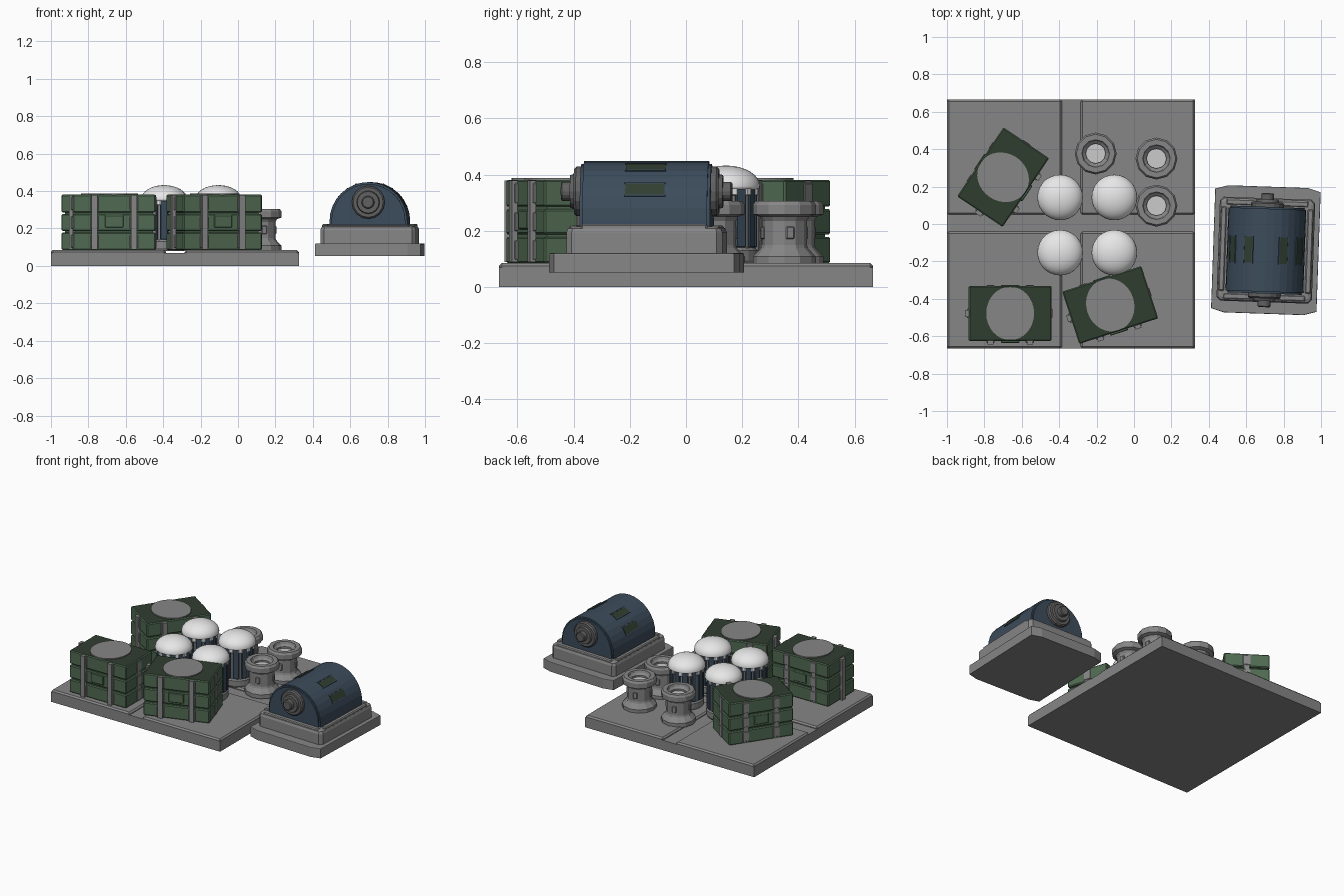
import bpy, bmesh, math
from mathutils import Matrix, Vector

if "Cube" in bpy.data.objects:
    bpy.data.objects.remove(bpy.data.objects["Cube"])


def mat(name, r, g, b):
    m = bpy.data.materials.new(name)
    m.diffuse_color = (r, g, b, 1)
    m.use_nodes = True
    m.node_tree.nodes["Principled BSDF"].inputs["Base Color"].default_value = m.diffuse_color
    return m


GREY = mat("stone grey", 0.24, 0.24, 0.24)
STEEL = mat("dark steel", 0.12, 0.12, 0.12)
GREEN = mat("crate green", 0.08, 0.145, 0.085)
DARK = mat("dark green", 0.03, 0.048, 0.03)
NAVY = mat("slate blue", 0.045, 0.072, 0.105)
WHITE = mat("white", 0.8, 0.8, 0.8)
PALE = mat("pale grey", 0.6, 0.6, 0.6)


def finish(name, bm, mats, M, smooth=False):
    bmesh.ops.recalc_face_normals(bm, faces=bm.faces[:])
    bm.transform(M)
    me = bpy.data.meshes.new(name)
    for f in bm.faces:
        f.smooth = smooth
    bm.to_mesh(me)
    bm.free()
    for m in mats:
        me.materials.append(m)
    ob = bpy.data.objects.new(name, me)
    bpy.context.collection.objects.link(ob)
    return ob


def place(x, y, z=0, deg=0):
    return Matrix.Translation((x, y, z)) @ Matrix.Rotation(math.radians(deg), 4, 'Z')


def box(name, lo, hi, m, M=Matrix(), bevel=0.0, top=None):
    lo, hi = Vector(lo), Vector(hi)
    bm = bmesh.new()
    bmesh.ops.create_cube(bm, size=1)
    d = hi - lo
    bm.transform(Matrix.Translation((lo + hi) / 2) @ Matrix.Diagonal((d.x, d.y, d.z, 1)))
    if bevel:
        bmesh.ops.bevel(bm, geom=bm.edges[:], offset=bevel, segments=1, affect='EDGES')
    if top:
        bm.normal_update()
        for f in bm.faces:
            f.material_index = int(f.normal.z > 0.9)
    return finish(name, bm, [m, top] if top else [m], M)


def lathe(name, pts, n, m, M=Matrix(), smooth=False):
    """Spin (radius, z) points round z; open ends are capped."""
    bm = bmesh.new()
    rings = []
    for r, z in pts:
        if r == 0:
            rings.append([bm.verts.new((0, 0, z))] * n)
        else:
            rings.append([bm.verts.new((r * math.cos(2 * math.pi * i / n),
                                        r * math.sin(2 * math.pi * i / n), z)) for i in range(n)])
    for a, b in zip(rings, rings[1:]):
        for i in range(n):
            j = (i + 1) % n
            bm.faces.new(list(dict.fromkeys((a[i], a[j], b[j], b[i]))))
    for (r, z), ring in ((pts[0], rings[0]), (pts[-1], rings[-1])):
        if r:
            bm.faces.new(ring)
    return finish(name, bm, [m], M, smooth)


def prism(name, outline, z0, z1, m, M=Matrix(), bevel=0.0):
    bm = bmesh.new()
    f = bm.faces.new([bm.verts.new((x, y, z0)) for x, y in outline])
    ext = bmesh.ops.extrude_face_region(bm, geom=[f])
    up = [v for v in ext['geom'] if isinstance(v, bmesh.types.BMVert)]
    bmesh.ops.translate(bm, vec=(0, 0, z1 - z0), verts=up)
    if bevel:
        edges = [e for e in bm.edges if all(v in up for v in e.verts)]
        bmesh.ops.bevel(bm, geom=edges, offset=bevel, segments=2, profile=0.5, affect='EDGES')
    return finish(name, bm, [m], M)


# Floor: slab with four raised tiles leaving crossed grooves
box("floor_slab", (-1, -0.665, 0), (0.325, 0.665, 0.07), GREY)
for x0, x1 in ((-1, -0.385), (-0.285, 0.325)):
    for y0, y1 in ((-0.665, -0.04), (0.05, 0.665)):
        box("floor_tile", (x0, y0, 0.045), (x1, y1, 0.085), GREY, bevel=0.01)


# Crates: three stacked layers, straps, side grips and a lid disc
def crate(x, y, deg):
    M = place(x, y, 0, deg)
    hx, hy = 0.222, 0.147
    for i, (z0, z1) in enumerate(((0.085, 0.178), (0.187, 0.277), (0.286, 0.381))):
        box("crate_layer", (-hx, -hy, z0), (hx, hy, z1), GREEN, M, 0.006,
            DARK if i == 2 else None)
        for s in (-1, 1):
            for px in (-0.105, 0.105):   # wide strap pads on long sides
                box("crate_strap_pad", (px - 0.022, s * hy - 0.01, z0 + 0.012),
                    (px + 0.022, s * hy + 0.004, z1 - 0.012), GREY, M, 0.003)
            box("crate_strap_pad", (s * hx - 0.01, -0.025, z0 + 0.012),
                (s * hx + 0.004, 0.025, z1 - 0.012), GREY, M, 0.003)
    box("crate_core", (-hx + 0.015, -hy + 0.015, 0.09), (hx - 0.015, hy - 0.015, 0.37), GREEN, M)
    for s in (-1, 1):
        for px in (-0.105, 0.105):
            box("crate_strap", (px - 0.016, s * hy - 0.02, 0.088),
                (px + 0.016, s * hy + 0.001, 0.378), GREY, M)
        box("crate_strap", (s * hx - 0.02, -0.018, 0.088), (s * hx + 0.001, 0.018, 0.378), GREY, M)
        box("crate_grip", (-0.05, s * hy - 0.01, 0.205), (0.05, s * hy + 0.006, 0.272), GREEN, M, 0.004)
    lathe("crate_lid_disc", [(1, 0.376), (1, 0.388)], 32, GREY,
          M @ Matrix.Diagonal((0.128, 0.143, 1, 1)))


crate(-0.662, -0.478, 0)
crate(-0.127, -0.433, 18)
crate(-0.70, 0.25, 56)


# Domed canisters: ribbed blue body under a white cap
def canister(x, y):
    M = place(x, y)
    lathe("canister_base", [(0.105, 0.08), (0.113, 0.095), (0.113, 0.13), (0.1, 0.145)], 24, GREY, M)
    lathe("canister_core", [(0.1, 0.1), (0.1, 0.36)], 24, NAVY, M)
    dome = [(0.108, 0.345), (0.122, 0.352)]
    dome += [(0.122 * math.cos(t * math.pi / 16), 0.358 + 0.074 * math.sin(t * math.pi / 16))
             for t in range(8)] + [(0, 0.432)]
    lathe("canister_dome", dome, 28, WHITE, M, True)
    for i in range(12):
        R = M @ Matrix.Rotation(i * math.pi / 6, 4, 'Z')
        box("canister_panel", (0.09, -0.02, 0.14), (0.111, 0.02, 0.35), NAVY, R, 0.004)
        H = R @ Matrix.Rotation(math.pi / 12, 4, 'Z')
        box("canister_drip", (0.09, -0.013, 0.325), (0.117, 0.013, 0.36), WHITE, H, 0.004)
        box("canister_rib", (0.09, -0.005, 0.12), (0.106, 0.005, 0.34), GREY, H)


for cx in (-0.395, -0.105):
    for cy in (0.142, -0.153):
        canister(cx, cy)


# Spool-shaped posts with a recessed pale disc
for px, py in ((-0.205, 0.377), (0.12, 0.35), (0.12, 0.098)):
    M = place(px, py)
    lathe("spool_post", [(0.112, 0.08), (0.112, 0.108), (0.096, 0.125), (0.084, 0.138), (0.08, 0.15),
                         (0.08, 0.235), (0.088, 0.25), (0.112, 0.258), (0.112, 0.292), (0.103, 0.305),
                         (0.074, 0.305), (0.068, 0.29), (0.053, 0.278), (0.053, 0.262)], 12, GREY, M)
    lathe("spool_disc", [(0.052, 0.255), (0.052, 0.266)], 16, PALE, M)
    for i in range(4):
        R = M @ Matrix.Rotation(i * math.pi / 2 + math.pi / 12, 4, 'Z')
        box("spool_lug", (0.06, -0.015, 0.17), (0.085, 0.015, 0.215), GREY, R, 0.004)


# Generator: chamfered plinth, cradle, blue vaulted drum
G = place(0.705, -0.14, 0, -2)


def chamfered(hx, hy, cx, cy):
    return [(hx - cx, -hy), (hx, -hy + cy), (hx, hy - cy), (hx - cx, hy),
            (-hx + cx, hy), (-hx, hy - cy), (-hx, -hy + cy), (-hx + cx, -hy)]


prism("generator_plinth", chamfered(0.282, 0.34, 0.07, 0.02), 0.052, 0.12, GREY, G, 0.004)
prism("generator_cradle", chamfered(0.255, 0.278, 0.02, 0.02), 0.115, 0.215, GREY, G, 0.022)
for s in (-1, 1):
    box("cradle_rail", (s * 0.232 - 0.016, -0.225, 0.18), (s * 0.232 + 0.016, 0.225, 0.224), GREY, G, 0.006)
    box("cradle_end_bar", (-0.22, s * 0.252 - 0.016, 0.18), (0.22, s * 0.252 + 0.016, 0.219), GREY, G, 0.006)

# Drum profile is drawn flat, then stood up so its axis runs along y
R0, ZC = 0.208, 0.24
arch = [(R0, -0.04)] + [(R0 * math.cos(i * math.pi / 16), R0 * math.sin(i * math.pi / 16))
                        for i in range(17)] + [(-R0, -0.04)]
UP = G @ Matrix.Translation((0, 0, ZC)) @ Matrix.Rotation(math.pi / 2, 4, 'X')
prism("drum", arch, -0.222, 0.222, NAVY, UP)
inner = [(x * 0.95, y * 0.95) for x, y in arch]
prism("drum_end_step", inner, -0.232, 0.232, NAVY, UP)

# Vent slots round the drum with thin raised rims
for deg in (-59, -27, 27, 59):
    S = G @ Matrix.Translation((0, 0, ZC)) @ Matrix.Rotation(math.radians(deg), 4, 'Y')
    box("vent_slot", (-0.025, -0.07, R0 - 0.006), (0.025, 0.07, R0 + 0.0015), DARK, S)
    for s in (-1, 1):
        box("vent_rim", (s * 0.026 - 0.003, -0.073, R0 - 0.006), (s * 0.026 + 0.003, 0.073, R0 + 0.003), NAVY, S)

# Stepped hubs and shafts on both drum ends
for a in (0, math.pi):
    H = G @ Matrix.Rotation(a, 4, 'Z') @ Matrix.Translation((0, 0, 0.34)) @ Matrix.Rotation(math.pi / 2, 4, 'X')
    lathe("drum_hub", [(0.088, 0.2), (0.088, 0.25), (0.08, 0.258), (0.062, 0.258), (0.058, 0.272),
                       (0.034, 0.272), (0.034, 0.3), (0.028, 0.305)], 16, STEEL, H)
